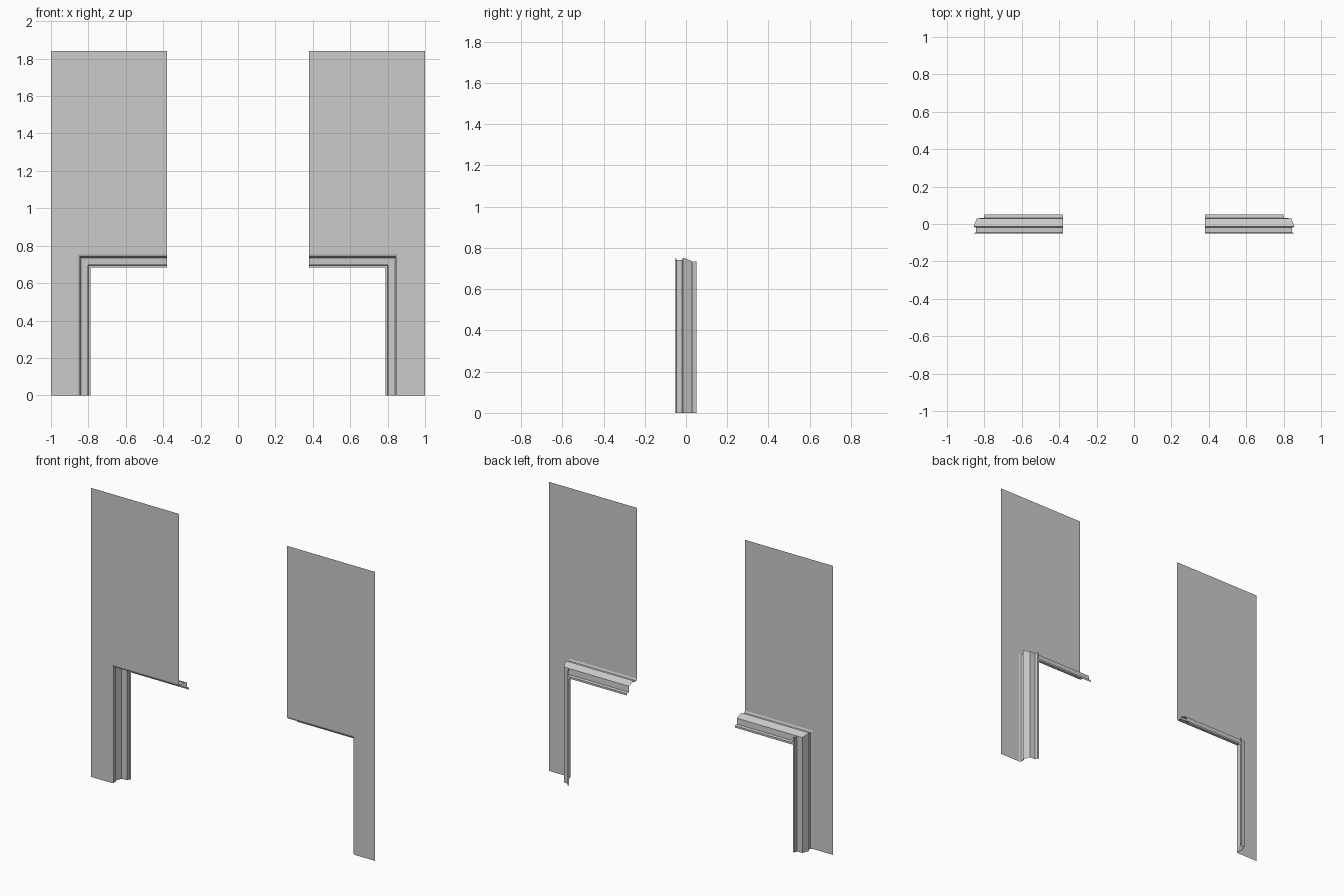
import bpy

if "Cube" in bpy.data.objects:
    bpy.data.objects.remove(bpy.data.objects["Cube"])

INNER_X, WALL_X, WALL_TOP = 0.38, 1.0, 1.84
OPEN_X, OPEN_Z = 0.858, 0.753      # outer corner of the opening
WALL_Y = -0.05

# moulding section: (inset from the opening edge, depth y)
SECTION = [(0.0, WALL_Y), (0.012, -0.045), (0.012, -0.02), (0.0, -0.014),
           (0.018, 0.03), (0.055, 0.032), (0.058, 0.05), (0.07, 0.05)]


def sheet(name, verts, faces):
    """Thin sheet on the right side, mirrored to the left."""
    mesh = bpy.data.meshes.new(name)
    mesh.from_pydata(verts, [], faces)
    obj = bpy.data.objects.new(name, mesh)
    bpy.context.collection.objects.link(obj)
    mod = obj.modifiers.new("Mirror", 'MIRROR')
    mod.use_axis[0] = True
    mod.use_mirror_merge = False
    return obj


def strip(name, rails):
    """Quad strip between rows of equal length."""
    n = len(rails[0])
    verts = [p for r in rails for p in r]
    faces = [(i * n + j, i * n + j + 1, (i + 1) * n + j + 1, (i + 1) * n + j)
             for i in range(len(rails) - 1) for j in range(n - 1)]
    return sheet(name, verts, faces)


# wall panels: upper part and the pier beside the opening
sheet("wall_panel",
      [(x, WALL_Y, z) for x, z in [
          (OPEN_X, 0), (WALL_X, 0), (WALL_X, OPEN_Z), (WALL_X, WALL_TOP),
          (INNER_X, WALL_TOP), (INNER_X, OPEN_Z), (OPEN_X, OPEN_Z)]],
      [(0, 1, 2, 6), (5, 6, 2, 3, 4)])

# head moulding, mitred at the corner
strip("head_moulding", [[(INNER_X, y, OPEN_Z - o), (OPEN_X - o, y, OPEN_Z - o)]
                        for o, y in SECTION])

# jamb moulding, mitred at the corner
strip("jamb_moulding", [[(OPEN_X - o, y, OPEN_Z - o), (OPEN_X - o, y, 0)]
                        for o, y in SECTION])

# back bead of the jamb runs on above the head bead
strip("jamb_bead_top", [[(OPEN_X - o, y, 0.733), (OPEN_X - o, y, OPEN_Z - o)]
                        for o, y in SECTION[5:]])
